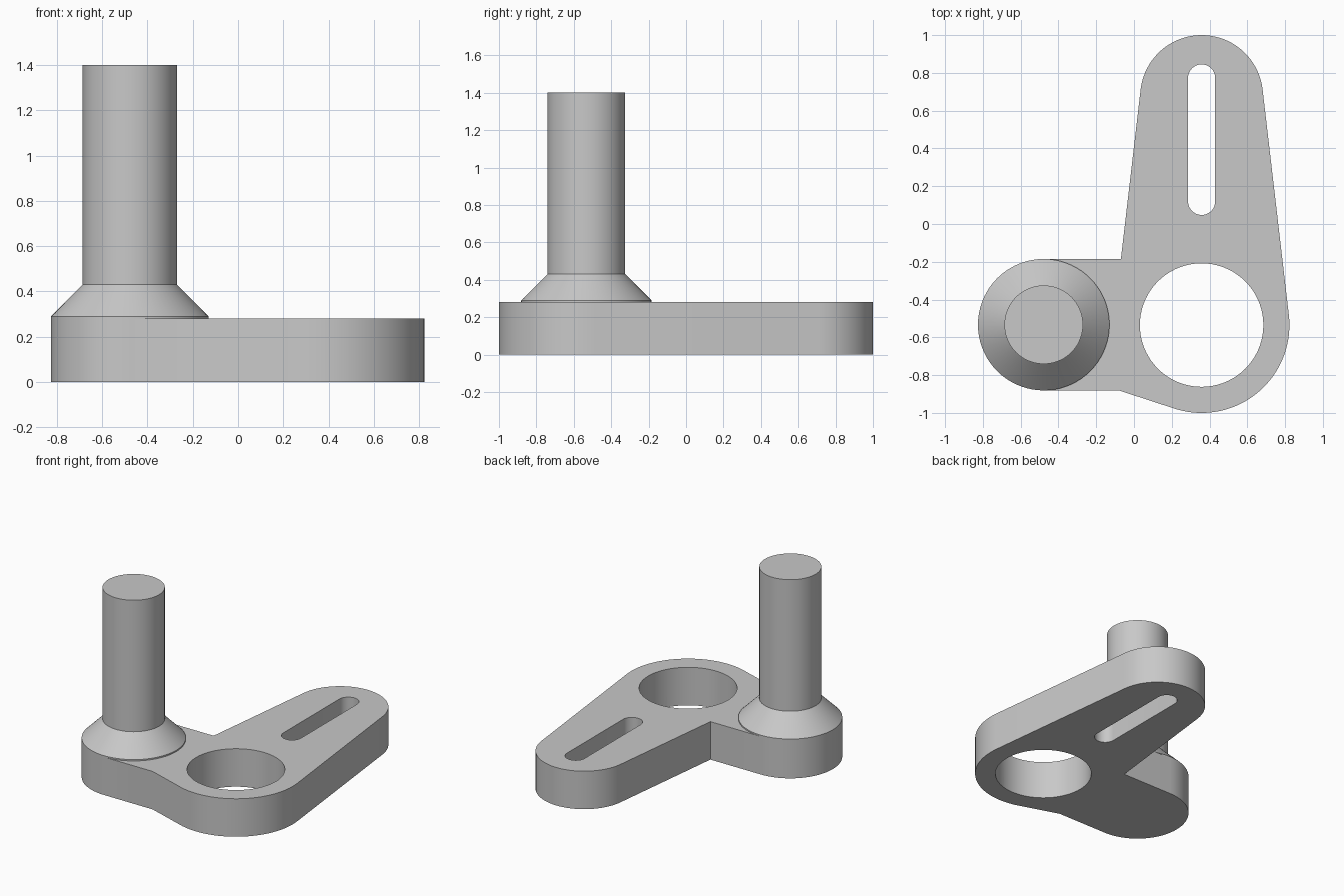
import bpy, bmesh
from math import sin, cos, asin, radians, degrees, pi

cube = bpy.data.objects.get("Cube")
if cube:
    bpy.data.objects.remove(cube, do_unlink=True)

GREY = (0.58, 0.58, 0.58, 1)
metal = bpy.data.materials.new("grey_metal")
metal.use_nodes = True
metal.diffuse_color = GREY
metal.node_tree.nodes["Principled BSDF"].inputs["Base Color"].default_value = GREY

# Main dimensions
THICK = 0.28
RING, RING_R, BORE_R = (0.358, -0.535), 0.465, 0.327
TIP, TIP_R = (0.358, 0.675), 0.325
POST, BOSS_R, POST_R = (-0.478, -0.533), 0.348, 0.208
SLOT_R, SLOT_LOW, SLOT_HIGH = 0.072, 0.12, 0.773


def arc(centre, r, start, end, n=32):
    angles = [radians(start + (end - start) * i / n) for i in range(n + 1)]
    return [(centre[0] + r * cos(a), centre[1] + r * sin(a)) for a in angles]


def finish(bm, name):
    bmesh.ops.recalc_face_normals(bm, faces=bm.faces[:])
    mesh = bpy.data.meshes.new(name)
    bm.to_mesh(mesh)
    bm.free()
    mesh.materials.append(metal)
    obj = bpy.data.objects.new(name, mesh)
    bpy.context.collection.objects.link(obj)
    return obj


def prism(name, outline, low, high):
    bm = bmesh.new()
    face = bm.faces.new([bm.verts.new((x, y, low)) for x, y in outline])
    new = bmesh.ops.extrude_face_region(bm, geom=[face], use_keep_orig=True)
    verts = [g for g in new["geom"] if isinstance(g, bmesh.types.BMVert)]
    bmesh.ops.translate(bm, verts=verts, vec=(0, 0, high - low))
    return finish(bm, name)


def select_only(obj):
    bpy.ops.object.select_all(action="DESELECT")
    obj.select_set(True)
    bpy.context.view_layer.objects.active = obj


def cut(target, cutter):
    mod = target.modifiers.new("cut", "BOOLEAN")
    mod.operation, mod.solver, mod.object = "DIFFERENCE", "EXACT", cutter
    select_only(target)
    bpy.ops.object.modifier_apply(modifier=mod.name)
    bpy.data.objects.remove(cutter, do_unlink=True)


# Plate: ring end, tapered slotted arm and short side arm in one outline
taper = asin((RING_R - TIP_R) / (TIP[1] - RING[1]))
arm_top = POST[1] + BOSS_R
corner_x = TIP[0] - (TIP_R + (TIP[1] - arm_top) * sin(taper)) / cos(taper)
outline = (arc(RING, RING_R, -107.5, degrees(taper), 40)
           + arc(TIP, TIP_R, degrees(taper), 180 - degrees(taper), 40)
           + [(corner_x, arm_top)]
           + arc(POST, BOSS_R, 90, 270, 36)
           + [(-0.08, POST[1] - BOSS_R)])
plate = prism("plate", outline, 0, THICK)

# Round bore and long slot
cut(plate, prism("bore_cutter", arc(RING, BORE_R, 0, 360, 72)[:-1], -0.1, THICK + 0.1))
slot = (arc((TIP[0], SLOT_HIGH), SLOT_R, 0, 180, 20)
        + arc((TIP[0], SLOT_LOW), SLOT_R, 180, 360, 20))
cut(plate, prism("slot_cutter", slot, -0.1, THICK + 0.1))

# Post: thin collar, conical flare and shaft turned from one profile
profile = [(0, THICK), (BOSS_R, THICK), (BOSS_R, 0.29),
           (POST_R, 0.43), (POST_R, 1.4), (0, 1.4)]
bm = bmesh.new()
verts = [bm.verts.new((POST[0] + r, POST[1], z)) for r, z in profile]
edges = [bm.edges.new(pair) for pair in zip(verts, verts[1:])]
bmesh.ops.spin(bm, geom=verts + edges, cent=(*POST, 0), axis=(0, 0, 1),
               angle=2 * pi, steps=72, use_merge=True)
bmesh.ops.remove_doubles(bm, verts=bm.verts[:], dist=0.0001)
post = finish(bm, "post")

for part in (plate, post):
    select_only(part)
    bpy.ops.object.shade_smooth_by_angle(angle=radians(25))
